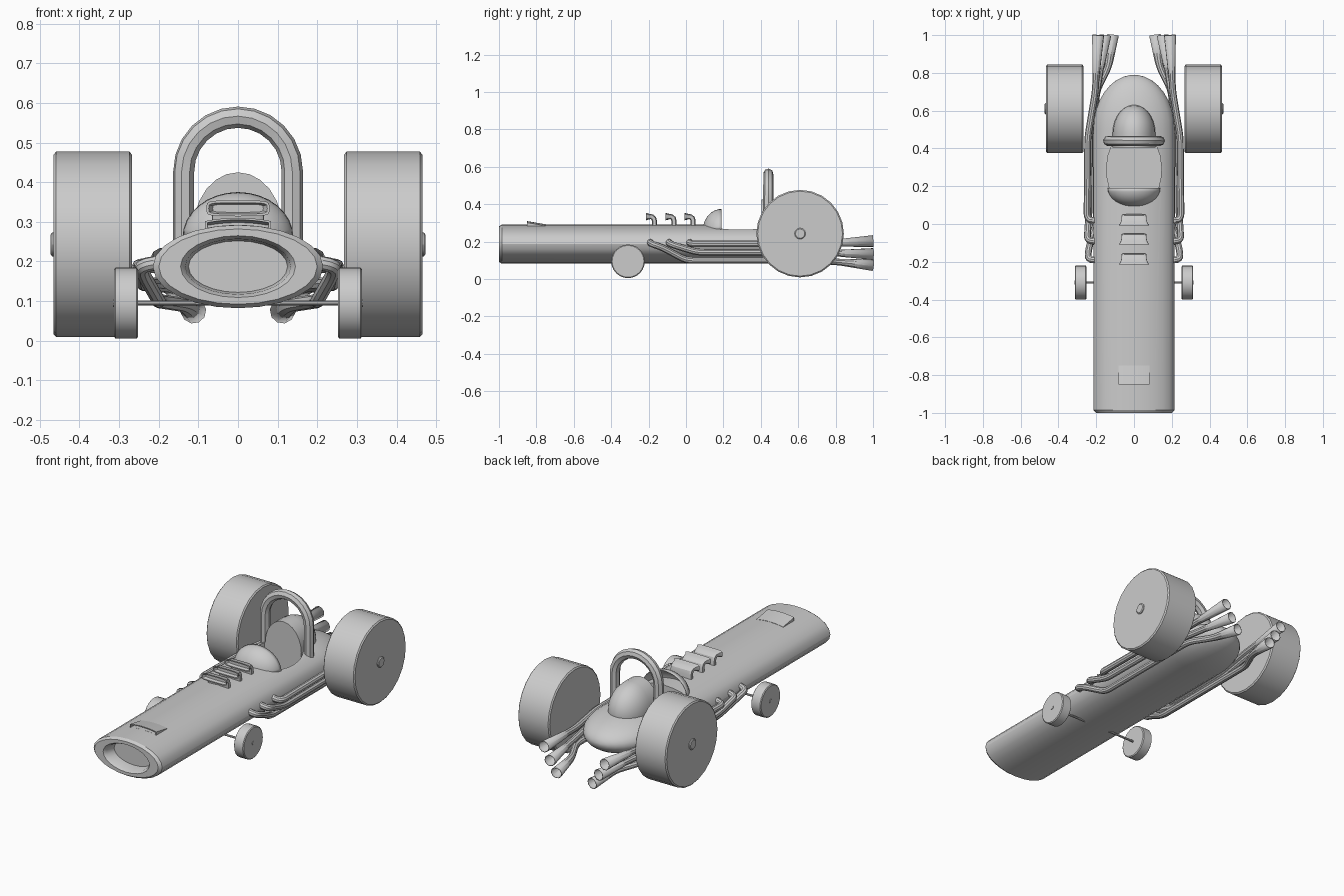
import bpy, bmesh
from math import sin, cos, pi, sqrt
from mathutils import Vector

cube = bpy.data.objects.get("Cube")
if cube:
    bpy.data.objects.remove(cube, do_unlink=True)

GREY = (0.6, 0.6, 0.6, 1)
grey = bpy.data.materials.new("plain_grey")
grey.use_nodes = True
grey.diffuse_color = GREY
grey.node_tree.nodes["Principled BSDF"].inputs["Base Color"].default_value = GREY
parts = []


def loft(name, rings, cap_start=True, cap_end=True, closed=True):
    """Skin a list of equal-length point rings."""
    bm = bmesh.new()
    rows = [[bm.verts.new(p) for p in ring] for ring in rings]
    n = len(rows[0])
    for a, b in zip(rows, rows[1:]):
        for i in range(n if closed else n - 1):
            j = (i + 1) % n
            bm.faces.new((a[i], a[j], b[j], b[i]))
    if cap_start:
        bm.faces.new(rows[0])
    if cap_end:
        bm.faces.new(rows[-1])
    bmesh.ops.recalc_face_normals(bm, faces=bm.faces)
    mesh = bpy.data.meshes.new(name)
    bm.to_mesh(mesh)
    bm.free()
    mesh.materials.append(grey)
    obj = bpy.data.objects.new(name, mesh)
    bpy.context.scene.collection.objects.link(obj)
    parts.append(obj)
    return obj


def oval(y, rx, rz, cz, n=24):
    return [Vector((rx * cos(2 * pi * i / n), y, cz + rz * sin(2 * pi * i / n))) for i in range(n)]


def lathe_x(name, side, profile, y, z, n=24):
    """Turn (x, radius) pairs about an axis along x."""
    return loft(name, [[(side * x, y + r * cos(2 * pi * i / n), z + r * sin(2 * pi * i / n))
                        for i in range(n)] for x, r in profile])


def round_path(points, d, steps=4):
    """Replace the corners of a path with short curves."""
    pts = [Vector(p) for p in points]
    out = [pts[0]]
    for a, b, c in zip(pts, pts[1:], pts[2:]):
        p = b + (a - b).normalized() * min(d, (a - b).length * 0.45)
        q = b + (c - b).normalized() * min(d, (c - b).length * 0.45)
        for k in range(steps + 1):
            t = k / steps
            out.append(p * (1 - t) ** 2 + b * 2 * t * (1 - t) + q * t * t)
    return out + [pts[-1]]


def sweep(name, path, radius, n=10, caps=True):
    """Round tube along a path; radius is a function of the point."""
    rings, u = [], None
    for i, p in enumerate(path):
        t = (path[min(i + 1, len(path) - 1)] - path[max(i - 1, 0)]).normalized()
        u = t.orthogonal() if u is None else u - t * u.dot(t)
        u.normalize()
        v = t.cross(u)
        rings.append([p + (u * cos(2 * pi * k / n) + v * sin(2 * pi * k / n)) * radius(p)
                      for k in range(n)])
    return loft(name, rings, caps, caps)


# Long oval body with a recessed nose and a rounded tail
RX, RZ, CZ = 0.215, 0.105, 0.187
rings = [oval(-0.93, 0.125, 0.065, CZ), oval(-0.985, 0.133, 0.07, CZ),
         oval(-1, 0.145, 0.078, CZ), oval(-1, 0.2, 0.095, CZ), oval(-0.985, RX, RZ, CZ)]
for k in range(9):
    a = k / 8 * 1.5
    rings.append(oval(0.5 + 0.29 * sin(a), RX * cos(a), RZ * cos(a), CZ))
body = loft("body", rings)

# Cockpit opening
outline = [(0.13, 0.19), (0.143, 0.25), (0.145, 0.3), (0.138, 0.36), (0.12, 0.41)]
outline += [(-x, y) for x, y in reversed(outline)]
cutter = loft("cockpit_cutter", [[(x, y, z) for x, y in outline] for z in (0.15, 0.4)])
cutter.hide_render = True
cut = body.modifiers.new("cockpit", "BOOLEAN")
cut.operation, cut.object, cut.solver = "DIFFERENCE", cutter, "EXACT"
bpy.context.view_layer.objects.active = body
bpy.ops.object.modifier_apply(modifier=cut.name)
parts.remove(cutter)
bpy.data.objects.remove(cutter, do_unlink=True)

# Curved windscreen, open at the back
rings = []
for k in range(9):
    a = 0.05 + k / 8 * (pi / 2 - 0.05)
    rings.append([(0.14 * sin(a) * cos(pi * i / 16), 0.19 - 0.1 * cos(a),
                   0.26 + 0.115 * sin(a) * sin(pi * i / 16)) for i in range(17)])
screen = loft("windscreen", rings, False, False, closed=False)
shell = screen.modifiers.new("thickness", "SOLIDIFY")
shell.thickness = 0.004

# Bullet-shaped headrest
rings = [oval(0.405, 0.113, 0.145, 0.28)]
for k in range(8):
    a = k / 7 * 1.5
    rings.append(oval(0.48 + 0.15 * sin(a), 0.113 * cos(a), 0.145 * cos(a), 0.28))
loft("headrest", rings)

# Roll hoop
hoop = [Vector((0.137, 0.44, 0.23))]
hoop += [Vector((0.137 * cos(pi * i / 12), 0.44, 0.427 + 0.137 * sin(pi * i / 12))) for i in range(13)]
hoop += [Vector((-0.137, 0.44, 0.23))]
sweep("roll_hoop", hoop, lambda p: 0.027, n=8)


# Three forward-facing intake trumpets
def slot(y, z, angle, w, t, n=20):
    ring = []
    for i in range(n):
        c, s = cos(2 * pi * i / n), sin(2 * pi * i / n)
        px = w * abs(c) ** 0.4 * (1 if c > 0 else -1)
        pn = t * abs(s) ** 0.4 * (1 if s > 0 else -1)
        ring.append((px, y + pn * cos(angle), z + pn * sin(angle)))
    return ring


for i, m in enumerate((-0.214, -0.109, -0.007)):
    h = pi / 2
    loft(f"intake_{i + 1}", [
        slot(m + 0.045, 0.25, 0, 0.066, 0.014), slot(m + 0.045, 0.312, 0, 0.066, 0.014),
        slot(m + 0.041, 0.325, h / 3, 0.066, 0.014), slot(m + 0.031, 0.333, h * 2 / 3, 0.067, 0.014),
        slot(m + 0.018, 0.334, h, 0.07, 0.015), slot(m, 0.334, h, 0.08, 0.02),
        slot(m, 0.334, h, 0.074, 0.014), slot(m + 0.018, 0.334, h, 0.064, 0.01)])


# Low nose scoop following the body curve, with an open front
def scoop_ring(y, w, low, high, n=8):
    xs = [w * (2 * i / n - 1) for i in range(n + 1)]
    skin = [(x, CZ + RZ * sqrt(1 - (x / RX) ** 2)) for x in xs]
    return [(x, y, z + high) for x, z in skin] + [(x, y, z + low) for x, z in reversed(skin)]


loft("nose_scoop", [scoop_ring(-0.8, 0.076, 0, 0.006), scoop_ring(-0.85, 0.077, 0, 0.013),
                    scoop_ring(-0.85, 0.083, -0.005, 0.018), scoop_ring(-0.75, 0.083, -0.005, 0.001)])

# Front axle
lathe_x("front_axle", 1, [(-0.26, 0.006), (0.26, 0.006)], -0.31, 0.095, 8)

# Wheels and exhausts on both sides
for side, label in ((1, "left"), (-1, "right")):
    lathe_x(f"rear_wheel_{label}", side, [(0.268, 0.227), (0.274, 0.234), (0.459, 0.234),
                                          (0.465, 0.227)], 0.61, 0.243)
    lathe_x(f"rear_hub_{label}", side, [(0.46, 0.03), (0.469, 0.03), (0.473, 0.025)], 0.61, 0.243, 12)
    lathe_x(f"front_wheel_{label}", side, [(0.252, 0.085), (0.256, 0.09), (0.309, 0.09),
                                           (0.313, 0.085)], -0.31, 0.095)
    lathe_x(f"front_hub_{label}", side, [(0.31, 0.011), (0.316, 0.011)], -0.31, 0.095, 10)
    routes = (
        [(0.18, -0.19, 0.2), (0.245, -0.19, 0.19), (0.24, -0.13, 0.17), (0.2, 0.0, 0.1),
         (0.2, 0.7, 0.1), (0.135, 0.83, 0.09), (0.112, 1, 0.075)],
        [(0.18, -0.09, 0.2), (0.248, -0.09, 0.19), (0.245, -0.03, 0.17), (0.238, 0.06, 0.143),
         (0.235, 0.48, 0.143), (0.19, 0.74, 0.14), (0.152, 1, 0.134)],
        [(0.18, 0.02, 0.2), (0.25, 0.02, 0.188), (0.248, 0.12, 0.188), (0.245, 0.46, 0.188),
         (0.205, 0.7, 0.188), (0.19, 1, 0.203)])
    for i, route in enumerate(routes):
        path = round_path([(side * x, y, z) for x, y, z in route], 0.04)
        # extra point where the trumpet flare begins
        path.insert(-1, path[-2].lerp(path[-1], 0.15))
        pipe = sweep(f"exhaust_{i + 1}_{label}", path,
                     lambda p: 0.018 + 0.014 * max(0, (p.y - 0.82) / 0.18), caps=False)
        wall = pipe.modifiers.new("wall", "SOLIDIFY")
        wall.thickness = 0.004

# Smooth shading with crisp edges
bpy.ops.object.select_all(action="DESELECT")
for obj in parts:
    obj.select_set(True)
bpy.context.view_layer.objects.active = body
bpy.ops.object.shade_smooth_by_angle()
